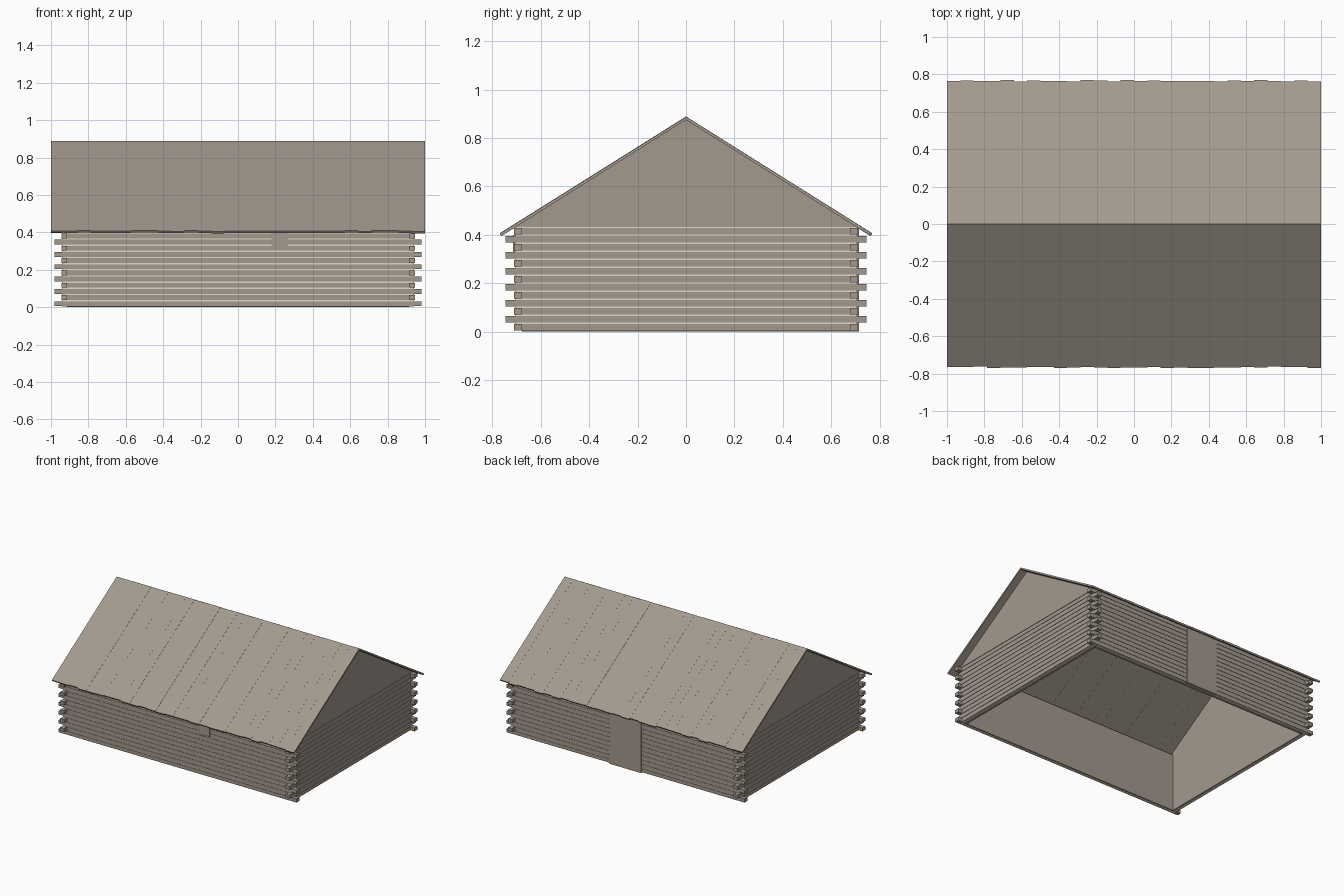
import bpy, bmesh, random

random.seed(4)
if "Cube" in bpy.data.objects:
    bpy.data.objects.remove(bpy.data.objects["Cube"])


def material(name, rgb):
    mat = bpy.data.materials.new(name)
    mat.use_nodes = True
    col = (*rgb, 1)
    mat.diffuse_color = col
    mat.node_tree.nodes["Principled BSDF"].inputs["Base Color"].default_value = col
    return mat


WOOD = material("weathered_wood", (0.37, 0.32, 0.27))
CHINK = material("pale_chinking", (0.76, 0.68, 0.57))


def prism(bm, profile, x0, x1):
    """Extrude a (y, z) outline along x."""
    a = [bm.verts.new((x0, y, z)) for y, z in profile]
    b = [bm.verts.new((x1, y, z)) for y, z in profile]
    n = len(a)
    bm.faces.new(a)
    bm.faces.new(b[::-1])
    for i in range(n):
        j = (i + 1) % n
        bm.faces.new((a[j], a[i], b[i], b[j]))


def box(bm, x, y, z):
    prism(bm, [(y[0], z[0]), (y[1], z[0]), (y[1], z[1]), (y[0], z[1])], *x)


def finish(bm, name, mat):
    bmesh.ops.recalc_face_normals(bm, faces=bm.faces)
    mesh = bpy.data.meshes.new(name)
    bm.to_mesh(mesh)
    bm.free()
    mesh.materials.append(mat)
    obj = bpy.data.objects.new(name, mesh)
    bpy.context.scene.collection.objects.link(obj)
    return obj


# Overall measures
OUT_X, OUT_Y = 0.945, 0.71        # outer wall planes
TIP_X, TIP_Y = 0.98, 0.745        # ends of the passing logs
LOG, PITCH, HEIGHT, COURSES = 0.032, 0.033, 0.026, 13
WALL_TOP = PITCH * COURSES + 0.003
RIDGE, EAVE_Y, SLOPE, THICK = 0.889, 0.765, 0.627, 0.014

# Butt-and-pass log courses: the passing direction alternates
long_logs, side_logs = bmesh.new(), bmesh.new()
for k in range(COURSES):
    z = (PITCH * k + 0.005, PITCH * k + 0.005 + HEIGHT)
    long_pass = k % 2 == 0
    half_x = TIP_X if long_pass else OUT_X - LOG
    half_y = OUT_Y - LOG if long_pass else TIP_Y
    for s in (-1, 1):
        box(long_logs, (-half_x, half_x), sorted((s * OUT_Y, s * (OUT_Y - LOG))), z)
        box(side_logs, sorted((s * OUT_X, s * (OUT_X - LOG))), (-half_y, half_y), z)
finish(long_logs, "long_wall_logs", WOOD)
finish(side_logs, "side_wall_logs", WOOD)

# Chinking set just behind the log faces
chink = bmesh.new()
cx, cy = OUT_X - 0.004, OUT_Y - 0.004
for s in (-1, 1):
    box(chink, (-cx, cx), sorted((s * cy, s * (cy - 0.02))), (0.004, WALL_TOP))
    box(chink, sorted((s * cx, s * (cx - 0.02))), (-cy, cy), (0.004, WALL_TOP))
finish(chink, "chinking", CHINK)

# Flat inner lining of the long walls
ix, iy = OUT_X - LOG, OUT_Y - LOG
lining = bmesh.new()
for s in (-1, 1):
    box(lining, (-ix, ix), sorted((s * iy, s * (iy - 0.006))), (0, WALL_TOP))
finish(lining, "inner_lining", WOOD)

# Gable panels: inner sheet to the ground, outer triangle above the logs
gables = bmesh.new()


def under(y):
    return RIDGE - THICK - SLOPE * abs(y)


for s in (-1, 1):
    inner = [(-iy, 0), (iy, 0), (iy, under(iy)), (0, under(0)), (-iy, under(iy))]
    prism(gables, inner, s * ix, s * (ix - 0.006))
    base = WALL_TOP
    half = (under(0) - base) / SLOPE
    prism(gables, [(-half, base), (half, base), (0, under(0))], s * OUT_X, s * ix)
finish(gables, "gables", WOOD)

# Roof boards with slightly uneven lengths and heights
PLANKS = 28
for s, name in ((-1, "front_roof_boards"), (1, "back_roof_boards")):
    roof = bmesh.new()
    for i in range(PLANKS):
        x0, x1 = (-1 + 2 * (i + d) / PLANKS for d in (0, 1))
        end = EAVE_Y + random.uniform(-0.003, 0.005)
        lift = random.uniform(-0.002, 0.0)
        top = RIDGE + lift
        drop = SLOPE * end
        prism(roof, [(0, top), (s * end, top - drop),
                     (s * (end - 0.007), top - drop - THICK + 0.004),
                     (0, RIDGE - THICK)], x0, x1)
    finish(roof, name, WOOD)

# Door in the back wall, small shutter in the front wall
door = bmesh.new()
box(door, (-0.13, 0.13), (iy - 0.008, OUT_Y + 0.006), (0.0, 0.432))
finish(door, "back_door", WOOD)
shutter = bmesh.new()
box(shutter, (0.18, 0.267), (-OUT_Y - 0.004, -iy), (0.305, 0.40))
finish(shutter, "front_shutter", WOOD)
